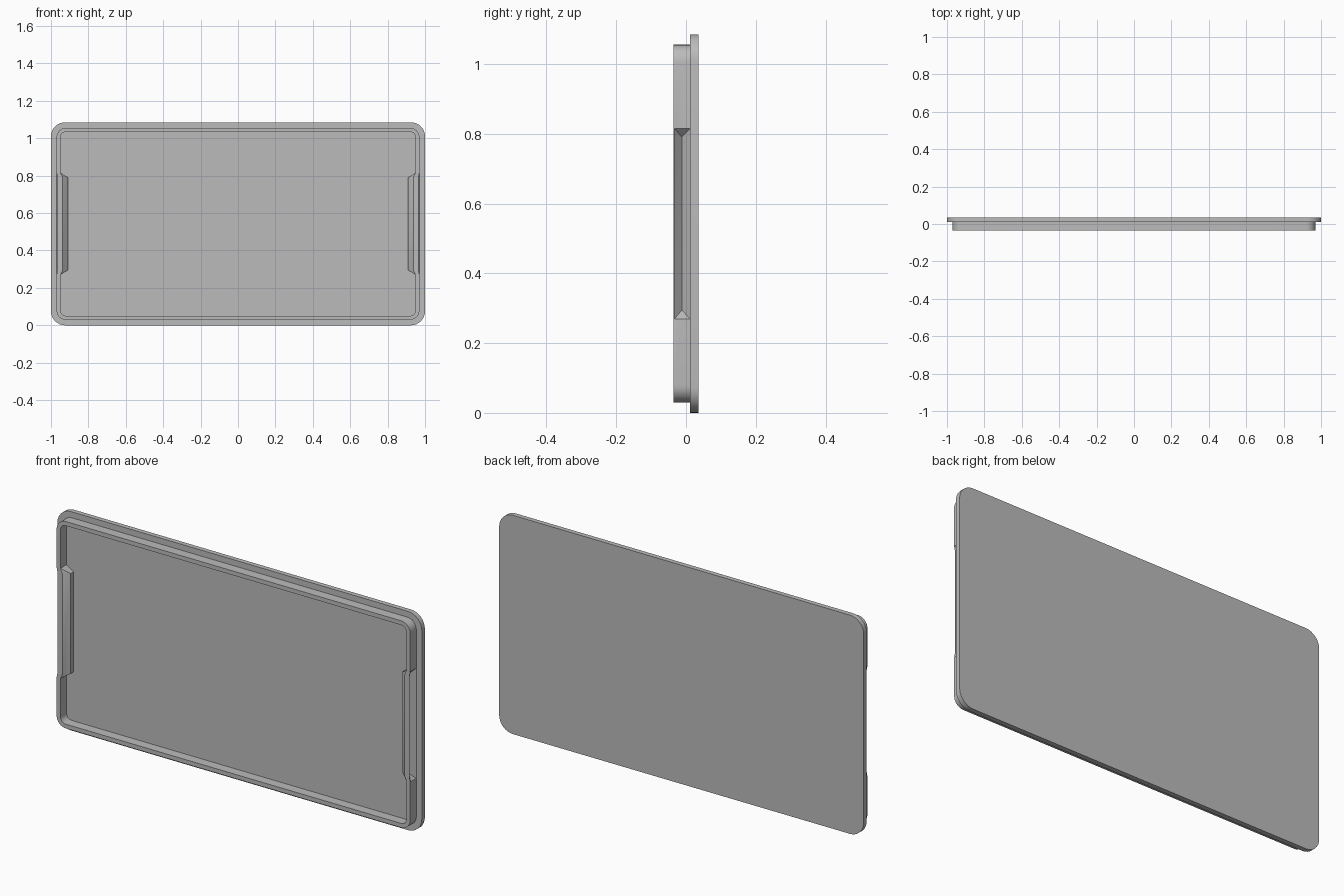
import bpy, bmesh, math
from mathutils import Vector

cube = bpy.data.objects.get("Cube")
if cube:
    bpy.data.objects.remove(cube)

grey = bpy.data.materials.new("plain grey")
grey.use_nodes = True
colour = (0.5, 0.5, 0.5, 1)
grey.diffuse_color = colour
grey.node_tree.nodes["Principled BSDF"].inputs["Base Color"].default_value = colour

HALF_W, HEIGHT = 1.0, 1.085
MID = HEIGHT / 2
STEPS = 8


def outline(half_x, half_z, radius):
    """Corner points of a rounded rectangle as (corner centre, outward direction)."""
    result = []
    for i, (sx, sz) in enumerate([(1, 1), (-1, 1), (-1, -1), (1, -1)]):
        centre = Vector((sx * (half_x - radius), MID + sz * (half_z - radius)))
        for s in range(STEPS + 1):
            a = math.pi / 2 * (i + s / STEPS)
            result.append((centre, Vector((math.cos(a), math.sin(a)))))
    return result


def finish(bm, name):
    bmesh.ops.recalc_face_normals(bm, faces=bm.faces)
    mesh = bpy.data.meshes.new(name)
    bm.to_mesh(mesh)
    bm.free()
    obj = bpy.data.objects.new(name, mesh)
    bpy.context.collection.objects.link(obj)
    mesh.materials.append(grey)
    bpy.ops.object.select_all(action='DESELECT')
    obj.select_set(True)
    bpy.context.view_layer.objects.active = obj
    bpy.ops.object.shade_smooth_by_angle(angle=math.radians(20))
    return obj


# Back plate: extruded rounded rectangle
bm = bmesh.new()
R = 0.075
ring = [bm.verts.new((p.x, 0.012, p.y))
        for p in (c + d * R for c, d in outline(HALF_W, MID, R))]
face = bm.faces.new(ring)
extruded = bmesh.ops.extrude_face_region(bm, geom=[face], use_keep_orig=True)
moved = [v for v in extruded["geom"] if isinstance(v, bmesh.types.BMVert)]
bmesh.ops.translate(bm, verts=moved, vec=(0, 0.024, 0))
finish(bm, "back_plate")

# Rim sections: (distance from corner centre line, y), outside front round to inside front
RO, RI = 0.05, 0.029
PLAIN = [(RO, -0.036), (RO, -0.033), (RO, -0.012), (RO, 0.012),
         (RI, 0.012), (RI, -0.012), (RI, -0.036)]
GRIP = [(RO - 0.005, -0.036), (RO - 0.005, -0.033), (RO - 0.025, -0.012), (RO, 0.012),
        (-0.01, 0.012), (-0.01, -0.012), (0.018, -0.036)]
APEX = (2, 5)

# Rim stations: rounded corners, plus a grip recess in the middle of each side
stations = [(c, d, PLAIN) for c, d in outline(0.97, 0.513, RO)]


def grip(side):
    x = side * (0.97 - RO)
    out = [(Vector((x, MID + side * z)), Vector((side, 0)), section)
           for z, section in ((-0.273, PLAIN), (-0.248, GRIP), (0.248, GRIP), (0.273, PLAIN))]
    return out


per = STEPS + 1
left_grip, right_grip = grip(1), grip(-1)
stations = stations[:2 * per] + right_grip + stations[2 * per:] + left_grip

# Rim: sweep the section through all stations
bm = bmesh.new()
loops = [[bm.verts.new(((c + d * r).x, y, (c + d * r).y)) for r, y in section]
         for c, d, section in stations]
n = len(PLAIN)
for i, a in enumerate(loops):
    j = (i + 1) % len(loops)
    b = loops[j]
    kind_a, kind_b = stations[i][2], stations[j][2]
    for k in range(n):
        m = (k + 1) % n
        if kind_a is kind_b:
            bm.faces.new((a[k], a[m], b[m], b[k]))
            continue
        # Split the recess ends along the line to the deepest point
        p, g = (a, b) if kind_a is PLAIN else (b, a)
        if m in APEX:
            bm.faces.new((p[k], p[m], g[m]))
            bm.faces.new((p[k], g[m], g[k]))
        else:
            bm.faces.new((p[k], p[m], g[k]))
            bm.faces.new((p[m], g[m], g[k]))
finish(bm, "raised_rim")
